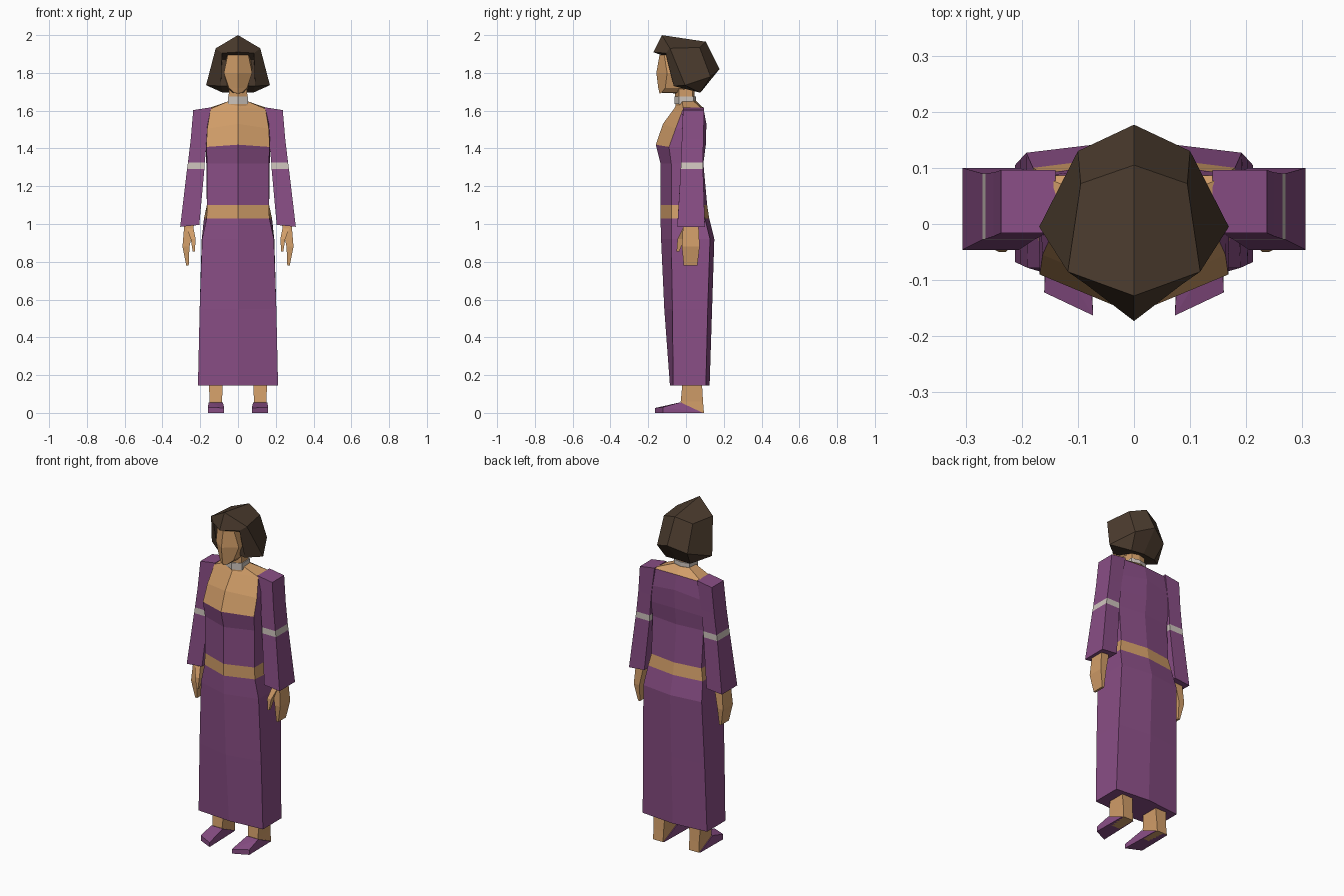
import bpy, bmesh
from mathutils import Vector


def material(name, rgb):
    m = bpy.data.materials.new(name)
    m.diffuse_color = (*rgb, 1)
    return m


PURPLE = material("purple cloth", (0.25, 0.076, 0.235))
SKIN = material("warm skin", (0.64, 0.34, 0.14))
HAIR = material("dark brown hair", (0.07, 0.044, 0.027))
WHITE = material("pale trim", (0.62, 0.56, 0.51))


def finish(name, bm, mats, rule=None, mirror=False):
    bmesh.ops.recalc_face_normals(bm, faces=bm.faces[:])
    if rule:
        for f in bm.faces:
            f.normal_update()
            f.material_index = rule(f.calc_center_median(), f.normal)
    me = bpy.data.meshes.new(name)
    bm.to_mesh(me)
    bm.free()
    for m in mats:
        me.materials.append(m)
    ob = bpy.data.objects.new(name, me)
    bpy.context.collection.objects.link(ob)
    if mirror:
        ob.modifiers.new("mirror", 'MIRROR').use_mirror_merge = False
    return ob


def loft(name, rings, mats, rule=None, mirror=False):
    """Skin a stack of equal-length rings and cap both ends."""
    bm = bmesh.new()
    vs = [[bm.verts.new(p) for p in r] for r in rings]
    n = len(vs[0])
    for a, b in zip(vs, vs[1:]):
        for i in range(n):
            j = (i + 1) % n
            bm.faces.new((a[i], a[j], b[j], b[i]))
    bm.faces.new(vs[0])
    bm.faces.new(vs[-1])
    return finish(name, bm, mats, rule, mirror)


def hexa(z, front, fx, fy, bx, by, back, dz=0.0):
    """Six-sided ring: front middle, front corners, back corners, back middle."""
    return [(0, front, z), (fx, fy, z + dz), (bx, by, z + dz),
            (0, back, z), (-bx, by, z + dz), (-fx, fy, z + dz)]


def rect(z, x0, x1, y0, y1, dz=0.0):
    """Four-sided ring; dz shifts the outer side."""
    return [(x0, y0, z), (x1, y0, z + dz), (x1, y1, z + dz), (x0, y1, z)]


# Dress: skirt, belt, bodice
skirt_to_chest = [
    hexa(0.145, -0.085, 0.212, -0.068, 0.212, 0.105, 0.125),
    hexa(0.55, -0.115, 0.203, -0.072, 0.203, 0.115, 0.138),
    hexa(0.92, -0.132, 0.19, -0.078, 0.192, 0.127, 0.15),
    hexa(1.03, -0.135, 0.166, -0.078, 0.18, 0.1, 0.123),
    hexa(1.10, -0.135, 0.163, -0.078, 0.165, 0.09, 0.112),
    hexa(1.32, -0.135, 0.163, -0.078, 0.168, 0.075, 0.092),
    hexa(1.42, -0.16, 0.168, -0.09, 0.172, 0.085, 0.105, -0.012),
]
loft("dress", skirt_to_chest, [PURPLE, SKIN],
     lambda c, n: int(1.03 < c.z < 1.10))

# Upper chest and shoulders: bare at front and top, cloth at the back
loft("upper_chest", [
    skirt_to_chest[-1],
    hexa(1.53, -0.122, 0.163, -0.055, 0.172, 0.09, 0.108, -0.025),
    hexa(1.615, -0.06, 0.145, -0.015, 0.165, 0.085, 0.092, -0.005),
    hexa(1.65, -0.045, 0.05, -0.02, 0.05, 0.04, 0.055),
], [PURPLE, SKIN], lambda c, n: int(n.y < -0.4 or c.z > 1.61))

# Neck and choker
loft("neck", [hexa(1.61, -0.055, 0.05, -0.035, 0.045, 0.035, 0.045),
              hexa(1.76, -0.06, 0.048, -0.04, 0.045, 0.035, 0.045)], [SKIN])
loft("choker", [hexa(1.635, -0.062, 0.054, -0.038, 0.05, 0.04, 0.052),
                hexa(1.675, -0.062, 0.054, -0.038, 0.05, 0.04, 0.052)], [WHITE])

# Head
loft("head", [
    hexa(1.69, -0.14, 0.02, -0.13, 0.03, -0.03, -0.02, 0.005),
    hexa(1.72, -0.147, 0.048, -0.11, 0.055, 0.0, 0.01),
    hexa(1.80, -0.157, 0.075, -0.1, 0.075, 0.02, 0.03),
    hexa(1.895, -0.14, 0.055, -0.115, 0.07, 0.02, 0.03),
], [SKIN])

# Bobbed hair: half shell with fringe, mirrored point by point
P = {
    "top": (0, -0.128, 2.0), "top_s": (0.118, -0.085, 1.93),
    "brim": (0, -0.173, 1.91), "brim_s": (0.085, -0.108, 1.905),
    "crown": (0, 0.105, 1.965), "crown_s": (0.095, 0.072, 1.935),
    "back": (0, 0.177, 1.82), "back_s": (0.1, 0.13, 1.78),
    "nape": (0, 0.08, 1.70), "nape_s": (0.08, 0.075, 1.695),
    "side_s": (0.169, -0.005, 1.735), "lock_s": (0.09, -0.065, 1.73),
    "in": (0, -0.08, 1.875), "in_s": (0.085, -0.04, 1.87),
    "low": (0, -0.045, 1.735),
}
FACES = ["top brim brim_s top_s", "top_s brim_s lock_s side_s",
         "top top_s crown_s crown", "crown crown_s back_s back",
         "top_s side_s back_s crown_s", "back back_s nape_s nape",
         "side_s nape_s back_s", "side_s lock_s nape_s",
         "brim brim_s in_s in", "brim_s lock_s in_s",
         "in in_s lock_s low", "lock_s nape_s nape low"]
bm = bmesh.new()
for s in (1, -1):
    vert = {k: bm.verts.new((s * x, y, z)) for k, (x, y, z) in P.items()}
    for f in FACES:
        bm.faces.new([vert[k] for k in f.split()])
bmesh.ops.remove_doubles(bm, verts=bm.verts[:], dist=0.0005)
finish("hair", bm, [HAIR])

# Sleeves with a pale band
loft("sleeves", [
    rect(0.995, 0.205, 0.306, -0.046, 0.1, -0.01),
    rect(1.29, 0.178, 0.27, -0.028, 0.09),
    rect(1.325, 0.176, 0.265, -0.027, 0.09),
    rect(1.45, 0.165, 0.25, -0.022, 0.092),
    rect(1.618, 0.14, 0.237, -0.016, 0.096, -0.015),
], [PURPLE, WHITE], lambda c, n: int(1.29 < c.z < 1.325), True)

# Hands and thumbs
loft("hands", [
    rect(0.78, 0.261, 0.274, -0.012, 0.06),
    rect(0.88, 0.257, 0.294, -0.022, 0.072),
    rect(1.0, 0.232, 0.284, -0.015, 0.066),
], [SKIN], None, True)
loft("thumbs", [
    rect(0.855, 0.229, 0.24, -0.05, -0.035),
    rect(0.92, 0.224, 0.25, -0.045, -0.01),
    rect(0.975, 0.235, 0.27, -0.018, 0.03),
], [SKIN], None, True)

# Lower legs with heels
loft("legs", [
    rect(0.0, 0.085, 0.152, -0.02, 0.095),
    rect(0.06, 0.085, 0.15, -0.028, 0.09),
    rect(0.2, 0.078, 0.156, -0.015, 0.082),
], [SKIN], None, True)

# Shoes: low wedges, angled toes, tapering toward the heel
bm = bmesh.new()
pts = [(0.073, -0.163, 0), (0.16, -0.122, 0), (0.157, 0.09, 0), (0.08, 0.09, 0),
       (0.073, -0.163, 0.026), (0.16, -0.122, 0.03), (0.155, -0.03, 0.056), (0.08, -0.03, 0.056)]
bmesh.ops.convex_hull(bm, input=[bm.verts.new(Vector(p)) for p in pts])
finish("shoes", bm, [PURPLE], None, True)
